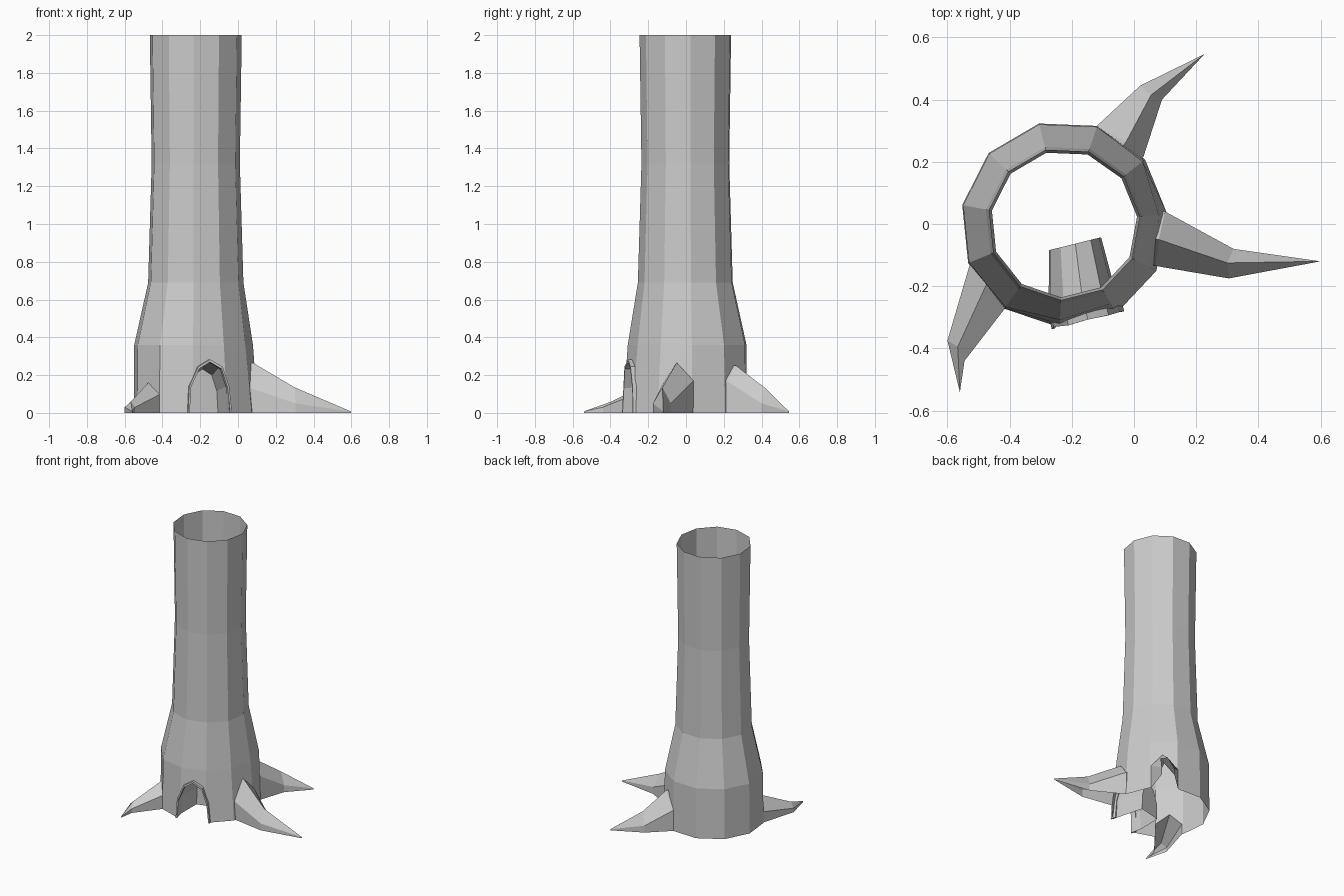
import bpy, bmesh
from math import cos, sin, tan, radians, pi
from mathutils import Vector

if "Cube" in bpy.data.objects:
    bpy.data.objects.remove(bpy.data.objects["Cube"])

CX, N = -0.225, 11          # trunk axis and number of sides
START = radians(104)


def loft(name, rings):
    """Closed solid through a list of equal-length rings."""
    bm = bmesh.new()
    vs = [[bm.verts.new(p) for p in r] for r in rings]
    n = len(rings[0])
    for a, b in zip(vs, vs[1:]):
        for i in range(n):
            j = (i + 1) % n
            bm.faces.new((a[i], a[j], b[j], b[i]))
    bm.faces.new(vs[0][::-1])
    bm.faces.new(vs[-1])
    bmesh.ops.remove_doubles(bm, verts=bm.verts, dist=1e-5)
    bmesh.ops.recalc_face_normals(bm, faces=bm.faces)
    me = bpy.data.meshes.new(name)
    bm.to_mesh(me)
    bm.free()
    ob = bpy.data.objects.new(name, me)
    bpy.context.collection.objects.link(ob)
    return ob


def combine(target, tool, operation):
    """Apply an exact boolean and discard the tool object."""
    mod = target.modifiers.new("bool", 'BOOLEAN')
    mod.operation, mod.object, mod.solver = operation, tool, 'EXACT'
    dg = bpy.context.evaluated_depsgraph_get()
    dg.update()
    me = bpy.data.meshes.new_from_object(target.evaluated_get(dg))
    target.modifiers.clear()
    target.data = me
    bpy.data.objects.remove(tool)


# Trunk: eleven sides, flared at the foot, steeper flare on front and right
def ring(z, r, lean=0.0):
    pts = []
    for i in range(N):
        a = START + i * 2 * pi / N
        rr = r - lean * max(0, cos(a - radians(-40)))
        pts.append((CX + rr * cos(a), rr * sin(a), z))
    return pts


trunk = loft("trunk", [ring(0, 0.333), ring(0.36, 0.33, 0.035), ring(0.69, 0.255),
                       ring(1.32, 0.236), ring(2, 0.246)])


# Roots: five-point section, base pushed into the trunk, tapering to a tip
def root(left, right, peak, heights, mid_l, mid_top, mid_r, mid_h, tip):
    def section(l, p, r, hl, hr):
        return [Vector((*l, 0)), Vector((*l, hl)), Vector(p), Vector((*r, hr)), Vector((*r, 0))]
    base = section(left, peak, right, *heights)
    inner = [Vector((CX + (p.x - CX) * 0.85, p.y * 0.85, p.z)) for p in base]
    mid = section(mid_l, mid_top, mid_r, mid_h, mid_h)
    end = [Vector(tip) + (p - Vector(mid_top)) * 0.01 for p in mid]
    for p in end:
        p.z = 0.008 if p.z > -1 and end.index(p) in (1, 2, 3) else 0
    return loft("root", [inner, base, mid, end])


roots = [
    root((0.10, 0.04), (0.07, -0.135), (0.08, -0.05, 0.265), (0.17, 0.13),
         (0.32, -0.08), (0.30, -0.125, 0.135), (0.305, -0.175), 0.05, (0.597, -0.12, 0)),
    root((-0.12, 0.315), (0.03, 0.215), (-0.025, 0.265, 0.25), (0.15, 0.17),
         (0.02, 0.445), (0.055, 0.415, 0.135), (0.09, 0.40), 0.05, (0.225, 0.545, 0)),
    root((-0.525, -0.12), (-0.41, -0.265), (-0.475, -0.195, 0.16), (0.08, 0.10),
         (-0.60, -0.375), (-0.567, -0.395, 0.06), (-0.545, -0.44), 0.03, (-0.56, -0.54, 0)),
]
for r in roots:
    combine(trunk, r, 'UNION')

# Doorway: arched alcove running into the trunk
A = START + 5.5 * 2 * pi / N
OUT, SIDE = Vector((cos(A), sin(A), 0)), Vector((-sin(A), cos(A), 0))
ARCH = [(-0.12, 0), (-0.112, 0.14), (-0.065, 0.245), (0, 0.283),
        (0.068, 0.245), (0.105, 0.14), (0.12, 0)]


def door_point(d, u, z):
    return Vector((CX, 0, z)) + OUT * d + SIDE * u


def arch(d, scale=1.0, height=1.0, shift=0.0):
    pts = [(-0.12, -0.1)] + ARCH[1:-1] + [(0.12, -0.1)]
    return [door_point(d, u * scale + shift, z * height) for u, z in pts]


cutter = loft("door_cutter", [arch(0.45, 0.95, 0.97), arch(0.24, 0.95, 0.97),
                              arch(0.07, 0.75, 0.82, 0.02)])
combine(trunk, cutter, 'DIFFERENCE')

# Open the trunk and roots at ground and top
bm = bmesh.new()
bm.from_mesh(trunk.data)
caps = [f for f in bm.faces if all(v.co.z < 1e-4 for v in f.verts)
        or all(v.co.z > 1.999 for v in f.verts)]
bmesh.ops.delete(bm, geom=caps, context='FACES')
bm.to_mesh(trunk.data)
bm.free()


# Door frame: thin rim that follows the bend and slope of the trunk
def surface(u, z):
    return 0.32 - 0.075 * z - max(0, abs(u) - 0.09) * tan(2 * pi / N)


sections = []
for u, z in ARCH:
    ui, zi = u * 0.92, z * 0.95
    d = surface(u, z)
    sections.append([door_point(d - 0.02, u, z), door_point(d + 0.018, u, z),
                     door_point(d + 0.018, ui, zi), door_point(d - 0.02, ui, zi)])
loft("door_frame", sections)
